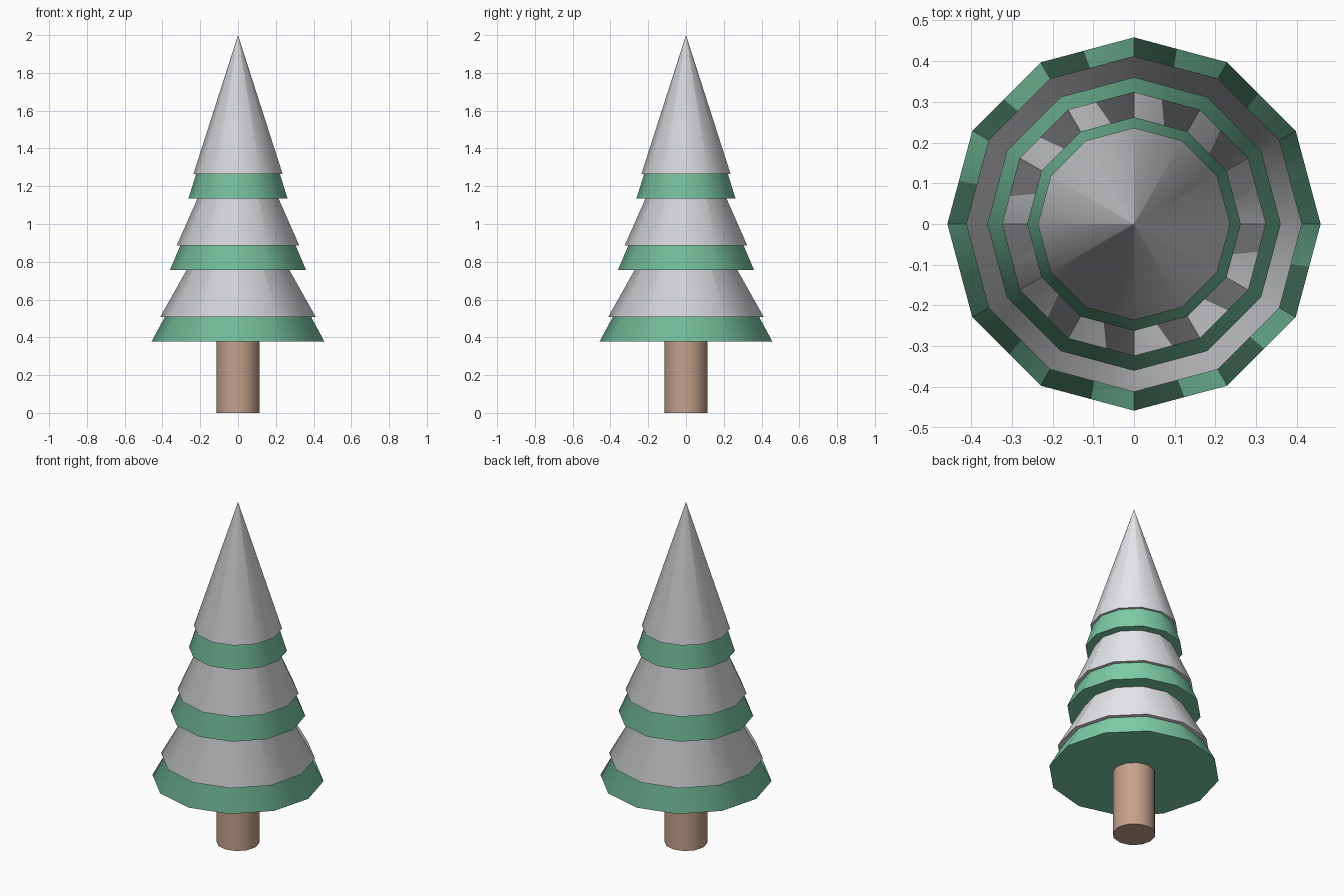
import bpy
import math
from mathutils import Vector

if "Cube" in bpy.data.objects:
    bpy.data.objects.remove(bpy.data.objects["Cube"])


def material(name, color):
    m = bpy.data.materials.new(name)
    m.diffuse_color = (*color, 1.0)
    m.use_nodes = True
    m.node_tree.nodes["Principled BSDF"].inputs["Base Color"].default_value = m.diffuse_color
    return m


SNOW = material("snow white", (0.85, 0.86, 0.89))
GREEN = material("pine green", (0.20, 0.59, 0.38))
BARK = material("bark brown", (0.55, 0.35, 0.26))


def cone(name, r_bottom, r_top, z0, z1, mat):
    bpy.ops.mesh.primitive_cone_add(
        vertices=12, radius1=r_bottom, radius2=r_top, depth=z1 - z0,
        location=(0, 0, (z0 + z1) / 2))
    ob = bpy.context.object
    ob.name = name
    ob.data.materials.append(mat)
    return ob


def radial_normals(ob):
    """Shade the sides like an upright cylinder, with a faceted tip and flat base."""
    me = ob.data
    me.shade_smooth()
    normals = [Vector((0, 0, 1))] * len(me.loops)
    for p in me.polygons:
        for li in p.loop_indices:
            co = me.vertices[me.loops[li].vertex_index].co
            if p.normal.z < -0.9:
                n = Vector((0, 0, -1))
            elif co.xy.length < 1e-4:
                n = Vector((p.normal.x, p.normal.y, 0))
            else:
                n = Vector((co.x, co.y, 0))
            normals[li] = n.normalized()
    me.normals_split_custom_set(normals)


# Trunk
cone("trunk", 0.115, 0.115, 0.0, 0.46, BARK)
bpy.ops.object.shade_smooth_by_angle(angle=math.radians(40))

# Three branch tiers, each with a snow cap overhanging the green cone
tiers = [
    ("lower", 0.377, 0.458, 0.412),
    ("middle", 0.757, 0.36, 0.324),
    ("upper", 1.135, 0.262, 0.236),
]
for label, z, r_green, r_snow in tiers:
    radial_normals(cone(label + "_branches", r_green, 0.0, z, z + 0.845, GREEN))
    radial_normals(cone(label + "_snow", r_snow, 0.0, z + 0.13, z + 0.865, SNOW))
